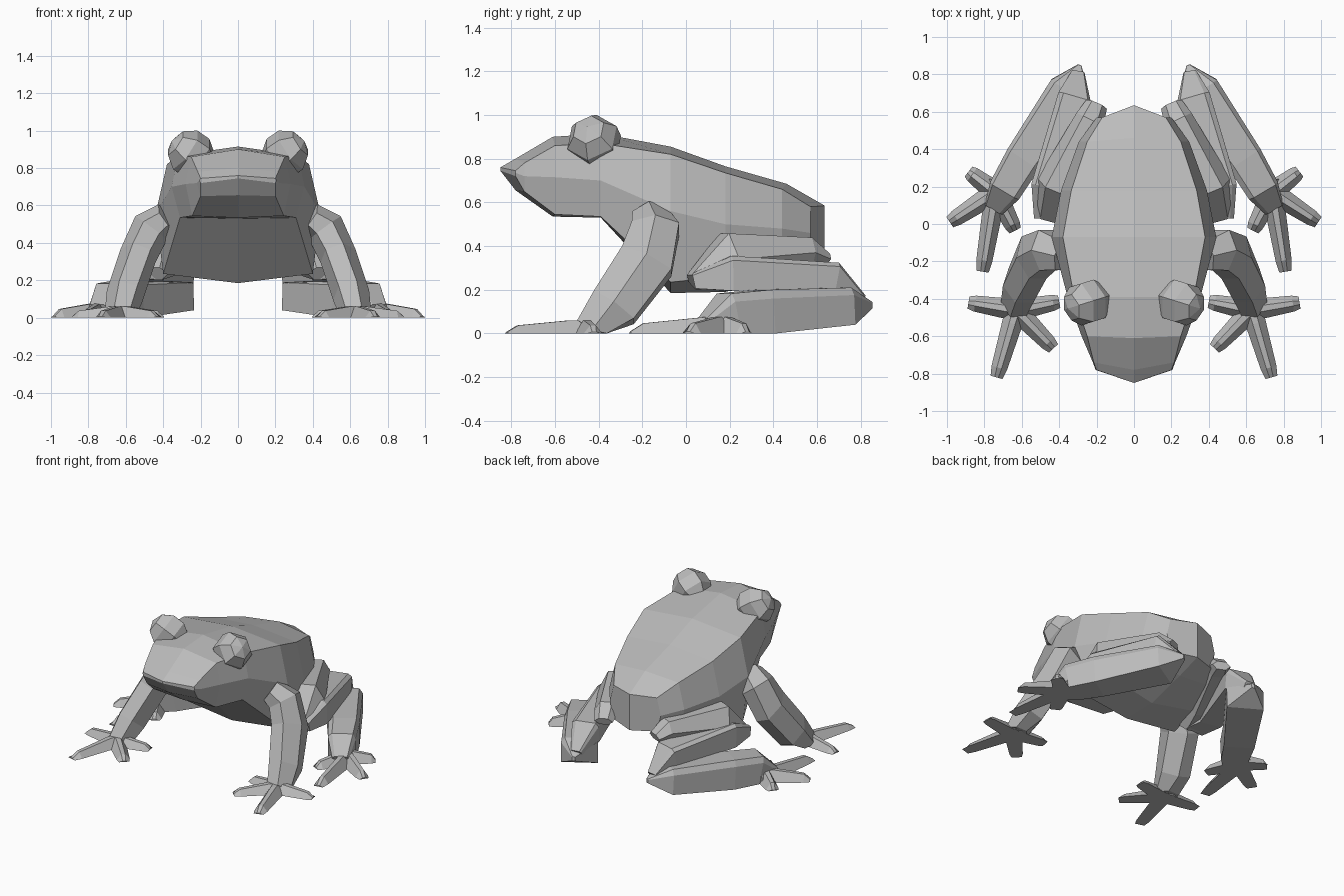
import bpy, bmesh, math
from mathutils import Vector

cube = bpy.data.objects.get("Cube")
if cube:
    bpy.data.objects.remove(cube)

GREY = (0.5, 0.5, 0.5, 1.0)
skin = bpy.data.materials.new("skin_grey")
skin.use_nodes = True
skin.diffuse_color = GREY
skin.node_tree.nodes["Principled BSDF"].inputs["Base Color"].default_value = GREY


def finish(name, bm, mirror=False):
    """Turn a bmesh into a flat shaded object, optionally mirrored left to right."""
    bmesh.ops.recalc_face_normals(bm, faces=bm.faces)
    mesh = bpy.data.meshes.new(name)
    bm.to_mesh(mesh)
    bm.free()
    mesh.materials.append(skin)
    obj = bpy.data.objects.new(name, mesh)
    bpy.context.collection.objects.link(obj)
    if mirror:
        obj.modifiers.new("mirror", "MIRROR")
    return obj


def loft(bm, rings):
    """Skin closed rings of points; each end cap is split in two down its middle."""
    loops = [[bm.verts.new(p) for p in ring] for ring in rings]
    count = len(loops[0])
    half = count // 2
    for a, b in zip(loops, loops[1:]):
        for i in range(count):
            j = (i + 1) % count
            bm.faces.new((a[i], a[j], b[j], b[i]))
    for end in (loops[0], loops[-1]):
        bm.faces.new(end[:half + 1])
        bm.faces.new(end[half:] + end[:1])


HEXAGON = [(math.cos(k * math.pi / 3), math.sin(k * math.pi / 3)) for k in range(6)]
BOX = [(1, 0.75), (0.7, 1), (-0.8, 1), (-1, 0.6), (-1, -1), (1, -1)]


def limb(name, stations, up, section):
    """Loft a section along (x, y, z, half width, half height), kept above ground."""
    bm = bmesh.new()
    centres = [Vector(s[:3]) for s in stations]
    last = len(centres) - 1
    rings = []
    for i, (c, s) in enumerate(zip(centres, stations)):
        along = (centres[min(i + 1, last)] - centres[max(i - 1, 0)]).normalized()
        across = along.cross(Vector(up)).normalized()
        rise = across.cross(along)
        ring = [c + across * s[3] * u + rise * s[4] * v for u, v in section]
        rings.append([(p.x, p.y, max(p.z, 0)) for p in ring])
    loft(bm, rings)
    finish(name, bm, mirror=True)


def foot(name, hub, tips, height):
    """Splayed toes: ridged wedges with a broad base and a blunt, sloping tip."""
    bm = bmesh.new()
    hub = Vector(hub)
    for x, y in tips:
        tip = Vector((x, y, 0))
        along = (tip - hub).normalized()
        across = Vector((-along.y, along.x, 0))
        rings = []
        for t, w, h in ((-0.15, 0.065, 1), (0.2, 0.055, 1), (0.86, 0.043, 0.62), (1, 0.033, 0.12)):
            c = hub.lerp(tip, t)
            top = Vector((0, 0, height * h))
            rings.append([c - across * w, c + across * w,
                          c + across * w * 0.3 + top, c - across * w * 0.3 + top])
        loft(bm, rings)
    finish(name, bm, mirror=True)


# Body: middle y, side y, top z, then x and z of back edge, flank and belly edge, bottom z
sections = [
    (-0.85, -0.78, 0.76, 0.20, 0.745, 0.205, 0.735, 0.2, 0.72, 0.745),
    (-0.78, -0.74, 0.80, 0.215, 0.78, 0.22, 0.72, 0.2, 0.65, 0.655),
    (-0.61, -0.60, 0.90, 0.25, 0.86, 0.28, 0.715, 0.245, 0.545, 0.535),
    (-0.39, -0.39, 0.915, 0.32, 0.87, 0.355, 0.70, 0.31, 0.535, 0.53),
    (-0.07, -0.07, 0.855, 0.38, 0.82, 0.44, 0.56, 0.4, 0.235, 0.185),
    (0.18, 0.18, 0.765, 0.335, 0.735, 0.39, 0.5, 0.35, 0.26, 0.19),
    (0.46, 0.44, 0.685, 0.25, 0.66, 0.295, 0.48, 0.26, 0.3, 0.27),
    (0.635, 0.57, 0.585, 0.17, 0.58, 0.2, 0.46, 0.17, 0.34, 0.33),
]
rings = []
for ym, ys, top, ex, ez, fx, fz, bx, bz, low in sections:
    side = [(ex, ys, ez), (fx, ys, fz), (bx, ys, bz)]
    rings.append([(0, ym, top)] + side + [(0, ym, low)]
                 + [(-x, y, z) for x, y, z in reversed(side)])
bm = bmesh.new()
loft(bm, rings)
finish("body", bm)

# Eyes: faceted balls with the pole turned outward
bm = bmesh.new()
bmesh.ops.create_uvsphere(bm, u_segments=6, v_segments=5, radius=0.13)
turn = Vector((0.8, -0.25, 0.55)).to_track_quat("Z", "Y")
bmesh.ops.rotate(bm, verts=bm.verts, matrix=turn.to_matrix())
bmesh.ops.translate(bm, verts=bm.verts, vec=(0.25, -0.42, 0.875))
finish("eyes", bm, mirror=True)

# Front legs
limb("front_legs", [(0.38, -0.17, 0.54, 0.08, 0.09),
                    (0.465, -0.14, 0.48, 0.105, 0.125),
                    (0.535, -0.18, 0.33, 0.1, 0.145),
                    (0.605, -0.33, 0.12, 0.1, 0.13),
                    (0.63, -0.43, 0.0, 0.085, 0.1)], (0, 1, 0), HEXAGON)
foot("front_feet", (0.63, -0.46, 0),
     [(0.885, -0.42), (0.735, -0.82), (0.43, -0.665), (0.4, -0.415)], 0.06)

# Hind legs: thigh forward to the knee, shin back to the heel, long foot forward
UP = (0, 0, 1)
limb("thighs", [(0.2, 0.64, 0.34, 0.06, 0.03),
                (0.235, 0.56, 0.37, 0.08, 0.08),
                (0.41, 0.2, 0.34, 0.115, 0.14),
                (0.455, 0.035, 0.235, 0.085, 0.045)], UP, HEXAGON)
limb("shins", [(0.465, 0.04, 0.24, 0.07, 0.035),
               (0.475, 0.2, 0.275, 0.075, 0.08),
               (0.32, 0.67, 0.255, 0.09, 0.07),
               (0.3, 0.8, 0.15, 0.035, 0.03)], UP, BOX)
limb("lower_hind_legs", [(0.29, 0.85, 0.13, 0.01, 0.015),
                         (0.34, 0.71, 0.125, 0.12, 0.085),
                         (0.59, 0.35, 0.1, 0.1, 0.1),
                         (0.685, 0.19, 0.09, 0.09, 0.095),
                         (0.745, 0.09, 0.035, 0.055, 0.04)], UP, BOX)
foot("hind_feet", (0.74, 0.17, 0),
     [(0.885, 0.28), (0.985, 0.01), (0.81, -0.255), (0.635, -0.035)], 0.075)
